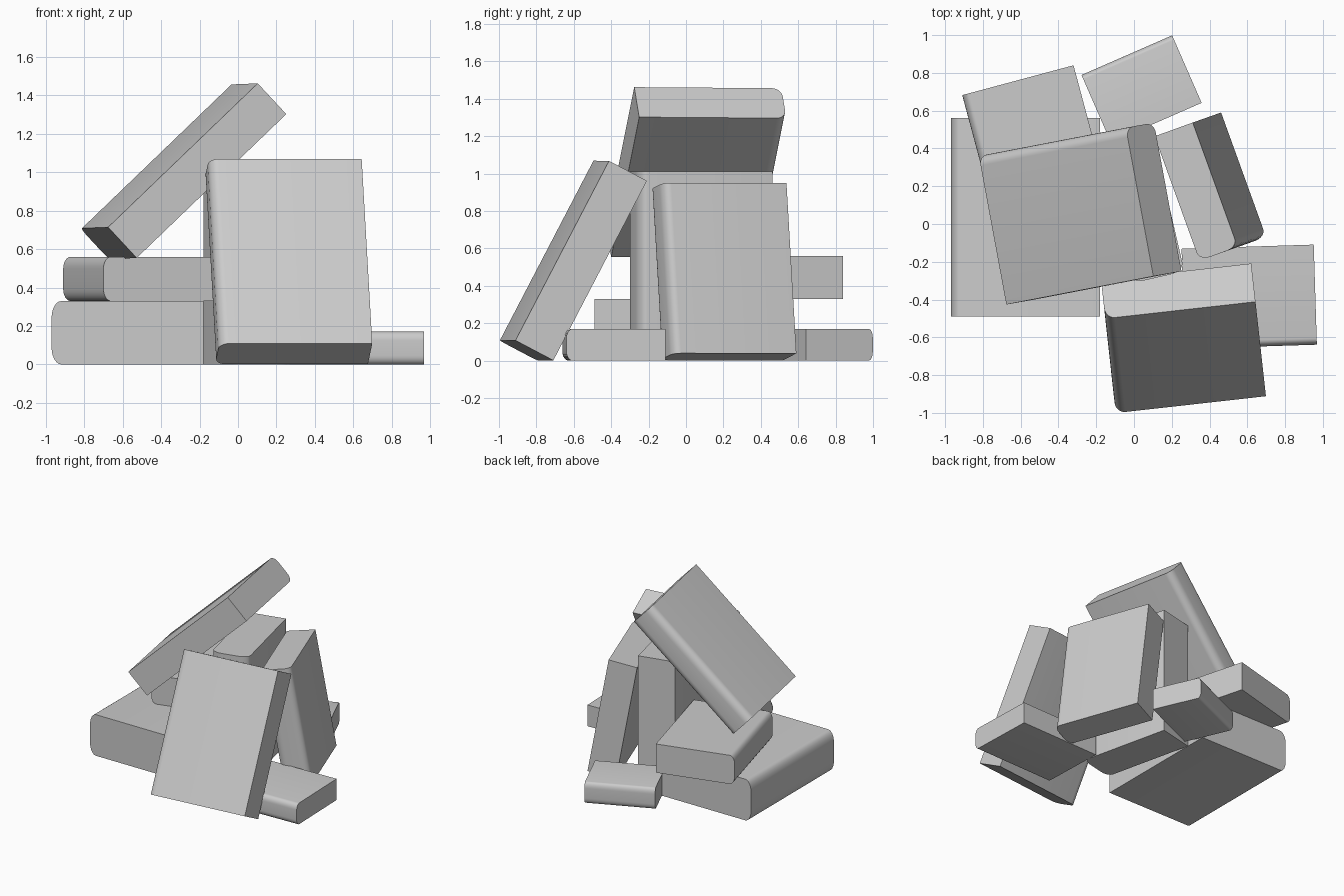
import bpy, math
from mathutils import Vector, Matrix

if "Cube" in bpy.data.objects:
    bpy.data.objects.remove(bpy.data.objects["Cube"], do_unlink=True)

GREY = (0.6, 0.6, 0.6, 1.0)
grey = bpy.data.materials.new("plain grey")
grey.use_nodes = True
grey.diffuse_color = GREY
grey.node_tree.nodes["Principled BSDF"].inputs["Base Color"].default_value = GREY

STEPS = 6


def cross_section(width, thick):
    """Square fore-edge at +x, softly rounded spine at -x."""
    rx, ry = width * 0.065, thick * 0.27
    pts = [(width / 2, -thick / 2), (width / 2, thick / 2)]
    for sign in (1, -1):
        corner = []
        for i in range(STEPS + 1):
            a = math.pi / 2 * i / STEPS
            corner.append((-width / 2 + rx - rx * math.sin(a),
                           sign * (thick / 2 - ry + ry * math.cos(a))))
        pts += corner if sign > 0 else corner[::-1]
    return pts


def book(name, centre, spine, across, length, width, thick):
    """spine: direction along the spine; across: from spine to fore-edge."""
    profile = cross_section(width, thick)
    n = len(profile)
    verts = [(x, y, z) for z in (-length / 2, length / 2) for x, y in profile]
    faces = [tuple(reversed(range(n))), tuple(range(n, 2 * n))]
    faces += [(i, (i + 1) % n, n + (i + 1) % n, n + i) for i in range(n)]
    mesh = bpy.data.meshes.new(name)
    mesh.from_pydata(verts, [], faces)
    mesh.materials.append(grey)
    ob = bpy.data.objects.new(name, mesh)
    bpy.context.collection.objects.link(ob)

    # Square up the axes and place the book
    z = Vector(spine).normalized()
    x = Vector(across)
    x = (x - z * x.dot(z)).normalized()
    rot = Matrix((x, z.cross(x), z)).transposed().to_4x4()
    ob.matrix_world = Matrix.Translation(centre) @ rot

    # Outward normals, soft spine, crisp edges
    bpy.ops.object.select_all(action="DESELECT")
    ob.select_set(True)
    bpy.context.view_layer.objects.active = ob
    bpy.ops.object.mode_set(mode="EDIT")
    bpy.ops.mesh.select_all(action="SELECT")
    bpy.ops.mesh.normals_make_consistent(inside=False)
    bpy.ops.object.mode_set(mode="OBJECT")
    bpy.ops.object.shade_smooth_by_angle(angle=math.radians(35))


def flat(name, x, y, z, yaw, *size):
    """A book lying flat, its spine turned to face -x before the yaw."""
    c, s = math.cos(math.radians(yaw)), math.sin(math.radians(yaw))
    book(name, (x, y, z), (-s, c, 0), (c, s, 0), *size)


# Books lying flat
flat("large_flat_book", -0.575, 0.035, 0.165, 0, 1.05, 0.79, 0.33)
flat("stacked_flat_book", -0.51, 0.37, 0.445, 15, 0.81, 0.61, 0.23)
flat("front_small_book", 0.61, -0.385, 0.085, 91.8, 0.70, 0.53, 0.17)
flat("back_small_book", 0.04, 0.715, 0.085, -66.4, 0.524, 0.39, 0.17)

# Upright book in the middle
book("upright_book", (0.043, 0.073, 0.505), (0, 0, 1),
     (-0.225, 0.974, 0), 1.01, 0.73, 0.29)

# Books leaning on the upright one
book("side_leaning_book", (0.404, 0.198, 0.476), (-0.15, -0.053, 0.91),
     (-0.34, 0.94, 0), 0.925, 0.70, 0.218)
book("front_leaning_book", (0.262, -0.605, 0.535), (-0.055, 0.50, 0.96),
     (0.80, 0.09, 0), 1.084, 0.80, 0.23)

# Book sloping across the top
book("top_sloping_book", (-0.285, 0.055, 1.005), (0.78, 0.15, 0.75),
     (0.14, -0.79, 0), 1.09, 0.80, 0.22)
